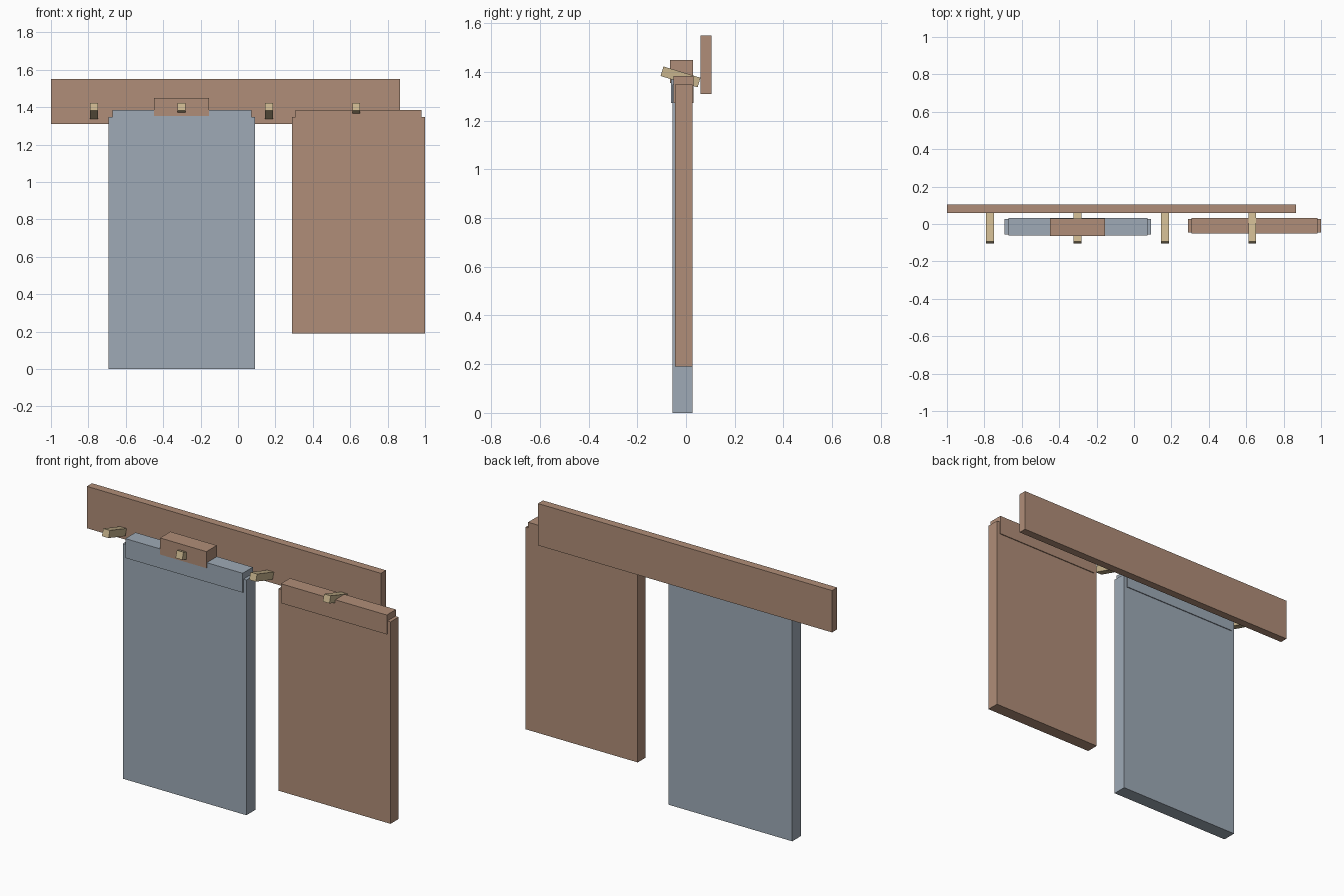
import bpy
import math

if "Cube" in bpy.data.objects:
    bpy.data.objects.remove(bpy.data.objects["Cube"], do_unlink=True)


def material(name, colour):
    m = bpy.data.materials.new(name)
    m.use_nodes = True
    m.diffuse_color = (*colour, 1)
    m.node_tree.nodes["Principled BSDF"].inputs["Base Color"].default_value = (*colour, 1)
    return m


brown = material("warm brown", (0.434, 0.27, 0.188))
blue = material("grey blue", (0.342, 0.402, 0.468))
tan = material("pale wood", (0.58, 0.46, 0.27))


def box(name, mat, xs, ys, zs, tilt=0):
    """Box from its extents, optionally tilted about x through its centre."""
    spans = (xs, ys, zs)
    bpy.ops.mesh.primitive_cube_add(size=1, location=[(a + b) / 2 for a, b in spans])
    ob = bpy.context.object
    ob.name = name
    ob.scale = [b - a for a, b in spans]
    ob.rotation_euler.x = math.radians(tilt)
    ob.data.materials.append(mat)
    return ob


def towel(name, mat, left, right, front, bottom):
    """Hanging sheet with a slightly thicker, narrower fold over its top."""
    inset = 0.02
    box(name + "_sheet", mat, (left, right), (front, 0.026), (bottom, 1.348))
    box(name + "_fold", mat, (left + inset, right - inset),
        (front - 0.006, 0.031), (1.273, 1.384))


# Wall rail
box("rail", brown, (-1, 0.866), (0.059, 0.105), (1.31, 1.55))

# Tilted pegs, evenly spaced along the rail
for i in range(4):
    x = -0.769 + i * 0.467
    box(f"peg_{i + 1}", tan, (x - 0.021, x + 0.021),
        (-0.102, 0.057), (1.359, 1.4), tilt=-17)

# Two towels and the hanging loop block
towel("blue_towel", blue, -0.692, 0.092, -0.055, 0)
towel("brown_towel", brown, 0.288, 1, -0.046, 0.19)
box("hanging_loop", brown, (-0.449, -0.155), (-0.065, 0.029), (1.354, 1.449))
